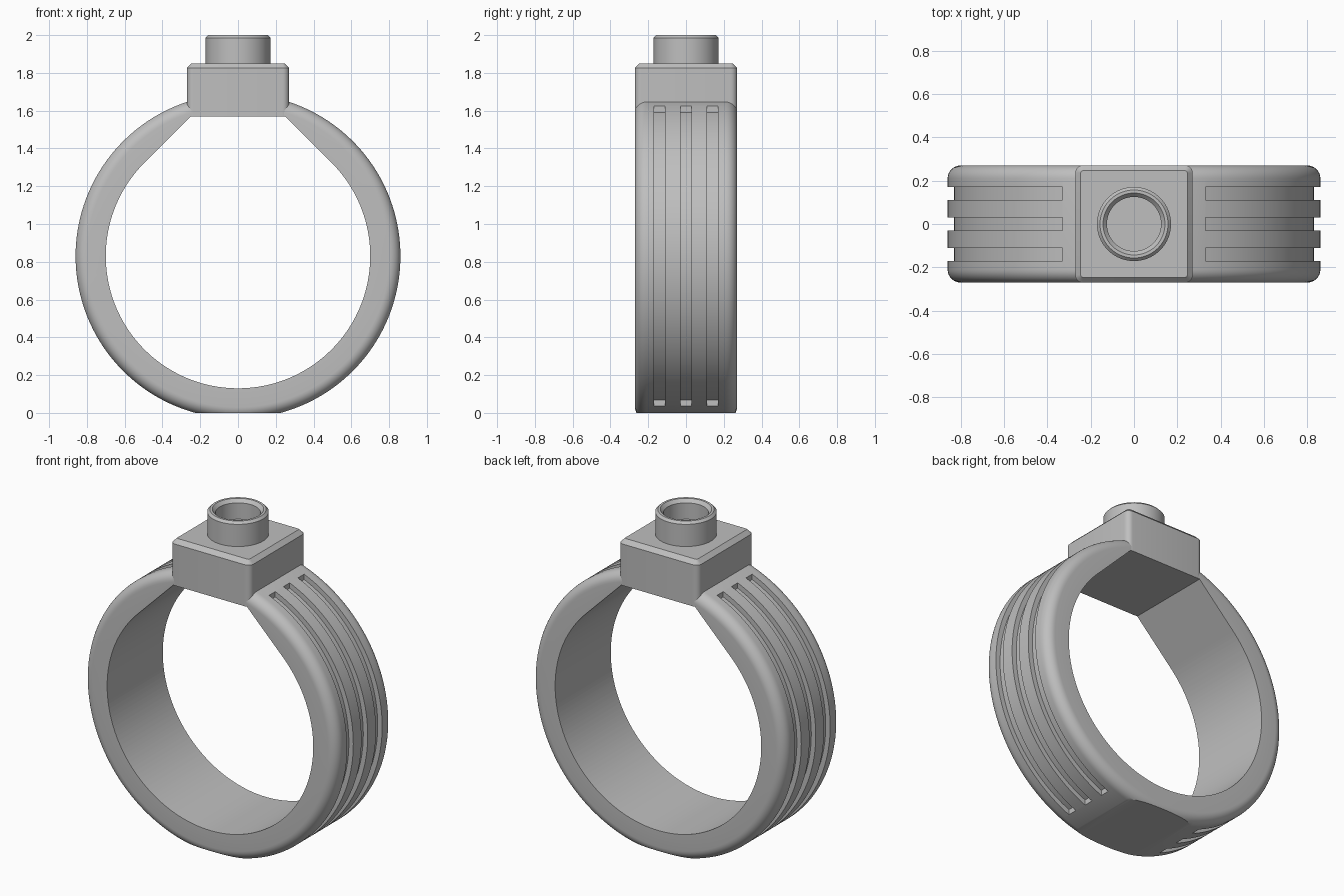
import bpy, bmesh, math
from mathutils import Vector, Matrix

if "Cube" in bpy.data.objects:
    bpy.data.objects.remove(bpy.data.objects["Cube"])

CZ = 0.83        # height of the band centre
R_OUT = 0.86
R_IN = 0.70
HALF = 0.27      # half width of the band
FILLET = 0.06

grey = bpy.data.materials.new("plain grey")
grey.use_nodes = True
colour = (0.52, 0.52, 0.52, 1)
grey.diffuse_color = colour
grey.node_tree.nodes["Principled BSDF"].inputs["Base Color"].default_value = colour


def make_object(name, bm, helper=False):
    bmesh.ops.recalc_face_normals(bm, faces=bm.faces)
    mesh = bpy.data.meshes.new(name)
    bm.to_mesh(mesh)
    bm.free()
    mesh.materials.append(grey)
    ob = bpy.data.objects.new(name, mesh)
    bpy.context.collection.objects.link(ob)
    ob.hide_render = helper
    return ob


def lathe(name, profile, steps, matrix):
    """Revolve (radius, height) points; the ends lie on the axis."""
    bm = bmesh.new()
    verts = [bm.verts.new((r, 0, h)) for r, h in profile]
    edges = [bm.edges.new(pair) for pair in zip(verts, verts[1:])]
    bmesh.ops.spin(bm, geom=verts + edges, cent=(0, 0, 0), axis=(0, 0, 1),
                   angle=math.tau, steps=steps)
    bmesh.ops.remove_doubles(bm, verts=bm.verts, dist=1e-5)
    bmesh.ops.transform(bm, matrix=matrix, verts=bm.verts)
    return make_object(name, bm)


def prism(name, outline, y0, y1):
    """Extrude an (x, z) outline along y as a cutter."""
    bm = bmesh.new()
    face = bm.faces.new([bm.verts.new((x, y0, z)) for x, z in outline])
    ext = bmesh.ops.extrude_face_region(bm, geom=[face])
    moved = [g for g in ext["geom"] if isinstance(g, bmesh.types.BMVert)]
    bmesh.ops.translate(bm, verts=moved, vec=(0, y1 - y0, 0))
    return make_object(name, bm, True)


def arc(radius, a0, a1, n):
    return [(radius * math.cos(a0 + (a1 - a0) * i / n),
             CZ + radius * math.sin(a0 + (a1 - a0) * i / n)) for i in range(n + 1)]


def smooth(ob):
    bpy.ops.object.select_all(action="DESELECT")
    ob.select_set(True)
    bpy.context.view_layer.objects.active = ob
    bpy.ops.object.shade_smooth_by_angle(angle=math.radians(25))


# Band: a disc with rounded rims, later pierced
rim = [(R_OUT - FILLET + FILLET * math.cos(t), HALF - FILLET + FILLET * math.sin(t))
       for t in (math.pi / 2 * i / 8 for i in range(9))]
profile = [(0, -HALF)] + [(r, -h) for r, h in reversed(rim)] + rim + [(0, HALF)]
upright = Matrix.Translation((0, 0, CZ)) @ Matrix.Rotation(math.pi / 2, 4, "X")
band = lathe("ring_band", profile, 160, upright)

# Finger hole: circle with tangent shoulders rising to the setting
top = 1.60
shoulder = R_IN * math.sqrt(2) - (top - CZ)
hole = arc(R_IN, math.pi * 0.75, math.pi * 2.25, 120) + [(shoulder, top), (-shoulder, top)]
cutters = [prism("hole_cutter", hole, -0.5, 0.5)]

# Flat foot
cutters.append(prism("foot_cutter", [(-1, -0.3), (1, -0.3), (1, 0), (-1, 0)], -0.5, 0.5))

# Three grooves round each side
floor, end_x, reach = 0.83, 0.33, 0.95
a, b = math.acos(end_x / floor), math.acos(end_x / reach)
right_groove = arc(floor, -a, a, 80) + arc(reach, b, -b, 80)
for side in (1, -1):
    outline = [(side * x, z) for x, z in right_groove]
    for y in (-0.14, 0, 0.14):
        cutters.append(prism("groove_cutter", outline, y - 0.03, y + 0.03))

for cutter in cutters:
    mod = band.modifiers.new("cut", "BOOLEAN")
    mod.operation = "DIFFERENCE"
    mod.solver = "EXACT"
    mod.object = cutter
bpy.context.view_layer.update()
cut_mesh = bpy.data.meshes.new_from_object(
    band.evaluated_get(bpy.context.evaluated_depsgraph_get()))
band.modifiers.clear()
band.data = cut_mesh
for cutter in cutters:
    bpy.data.objects.remove(cutter)
smooth(band)

# Square setting with rounded corners and a chamfered top
bm = bmesh.new()
bmesh.ops.create_cube(bm, size=1)
bmesh.ops.scale(bm, vec=(0.542, 0.542, 0.28), verts=bm.verts)
bmesh.ops.translate(bm, vec=(0, 0, 1.71), verts=bm.verts)
corners = [e for e in bm.edges if abs(e.verts[0].co.z - e.verts[1].co.z) > 0.1]
bmesh.ops.bevel(bm, geom=corners, offset=0.035, segments=6, profile=0.5, affect="EDGES")
rim_edges = [e for e in bm.edges if all(v.co.z > 1.84 for v in e.verts)]
bmesh.ops.bevel(bm, geom=rim_edges, offset=0.025, segments=1, affect="EDGES")
smooth(make_object("square_setting", bm))

# Round cup on top, with chamfered rim and a shallow well
cup = [(0, 1.84), (0.171, 1.84), (0.171, 1.986), (0.157, 2.0),
       (0.143, 2.0), (0.125, 1.98), (0.125, 1.88), (0, 1.88)]
smooth(lathe("round_cup", cup, 64, Matrix.Identity(4)))
